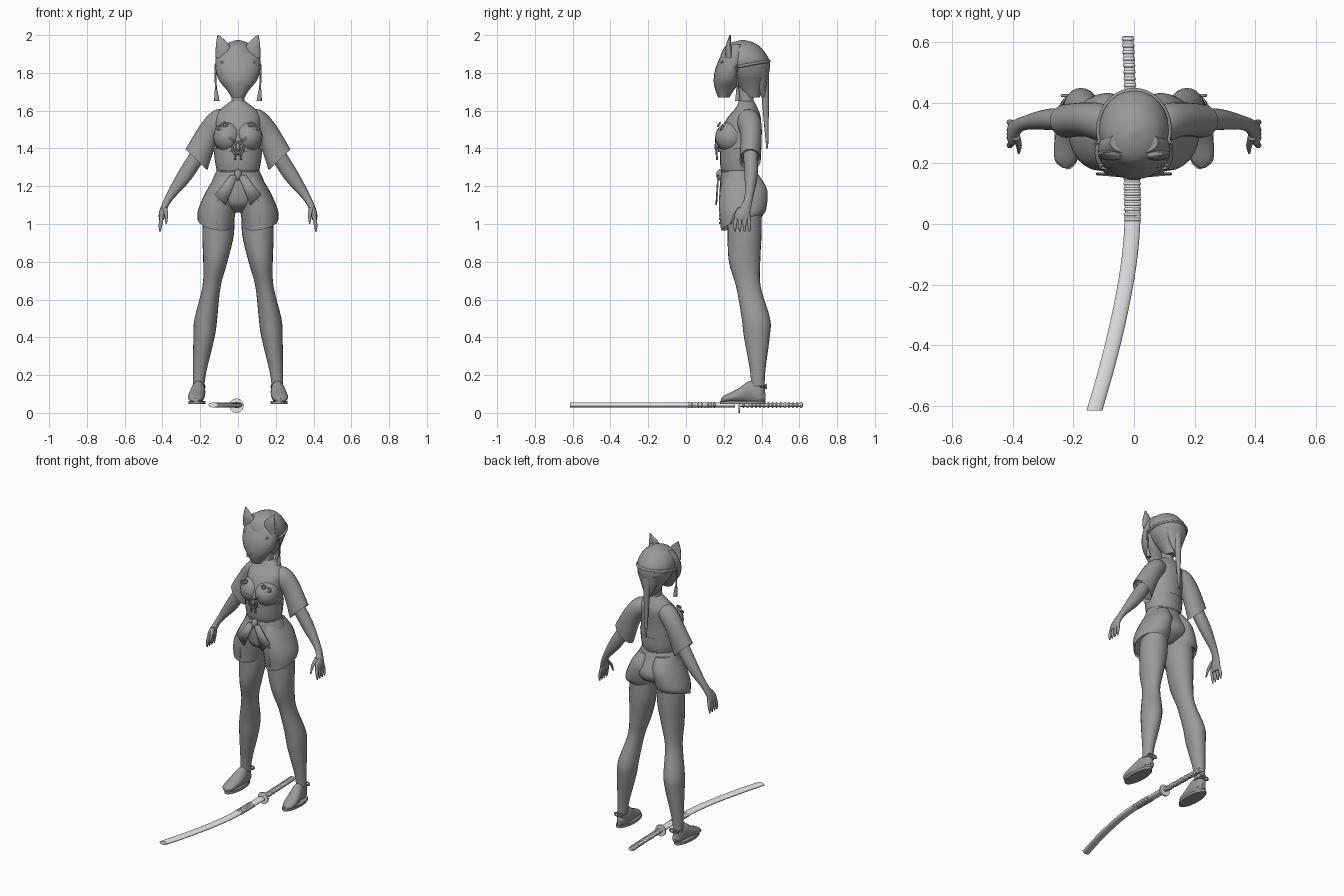
import bpy, bmesh
from math import sin, cos, tau, radians

if "Cube" in bpy.data.objects:
    bpy.data.objects.remove(bpy.data.objects["Cube"], do_unlink=True)


def material(name, value):
    mat = bpy.data.materials.new(name)
    mat.use_nodes = True
    colour = (value, value, value, 1)
    mat.diffuse_color = colour
    mat.node_tree.nodes["Principled BSDF"].inputs["Base Color"].default_value = colour
    return mat


DARK = material("mid grey", .32)
PALE = material("pale grey", .8)
SIDES = 24
STEPS = 4


def add_object(name, data, mat):
    data.materials.append(mat)
    ob = bpy.data.objects.new(name, data)
    bpy.context.collection.objects.link(ob)
    return ob


def finish(name, bm, mat):
    bmesh.ops.recalc_face_normals(bm, faces=bm.faces)
    mesh = bpy.data.meshes.new(name)
    bm.to_mesh(mesh)
    bm.free()
    ob = add_object(name, mesh, mat)
    bpy.ops.object.select_all(action='DESELECT')
    ob.select_set(True)
    bpy.context.view_layer.objects.active = ob
    bpy.ops.object.shade_smooth_by_angle(angle=radians(40))
    return ob


def blend(before, start, end, after, t):
    """Smooth curve through start and end."""
    pull_in, pull_out = (end - before) / 2, (after - start) / 2
    change = end - start
    return start + t * (pull_in + t * (3 * change - 2 * pull_in - pull_out
                                       + t * (pull_in + pull_out - 2 * change)))


def smooth_rows(rows):
    padded = [rows[0], *rows, rows[-1]]
    result = []
    for group in zip(padded, padded[1:], padded[2:], padded[3:]):
        for step in range(STEPS):
            result.append([blend(*values, step / STEPS) for values in zip(*group)])
    return result + [rows[-1]]


def loft(name, rings, side=1, lengthwise=False, mat=DARK, hem=False):
    """Skin rings of (y, z, half width, half depth, x, tilt, pitch)."""
    rows = [list(ring) + [0] * (7 - len(ring)) for ring in rings]
    bm = bmesh.new()
    loops = []
    for y, z, width, depth, x, tilt, pitch in smooth_rows(rows):
        loop = []
        for k in range(SIDES):
            u, v = width * cos(tau * k / SIDES), depth * sin(tau * k / SIDES)
            if lengthwise:
                place = (side * (x + u), y, z + v)
            else:
                turn = radians(tilt)
                place = (side * (x + u * cos(turn)), y + v, z + u * sin(turn) + pitch * v)
            loop.append(bm.verts.new(place))
        loops.append(loop)
    for low, high in zip(loops, loops[1:]):
        for k in range(SIDES):
            bm.faces.new((low[k - 1], low[k], high[k], high[k - 1]))
    bm.faces.new(loops[-1])
    opening = bm.faces.new(loops[0])
    if hem:
        bmesh.ops.recalc_face_normals(bm, faces=bm.faces)
        bmesh.ops.inset_individual(bm, faces=[opening], thickness=.01, depth=-.02)
    return finish(name, bm, mat)


def ball(name, centre, size, side=1):
    bm = bmesh.new()
    bmesh.ops.create_uvsphere(bm, u_segments=SIDES, v_segments=SIDES, radius=1)
    for v in bm.verts:
        x, y, z = (c + s * p for c, s, p in zip(centre, size, v.co))
        v.co = (side * x, y, z)
    finish(name, bm, DARK)


def cord(name, points, side=1, cyclic=False, radius=.005):
    curve = bpy.data.curves.new(name, 'CURVE')
    curve.dimensions = '3D'
    curve.bevel_depth = radius
    curve.bevel_resolution = 2
    curve.resolution_u = STEPS
    curve.use_fill_caps = True
    spline = curve.splines.new('NURBS')
    spline.points.add(len(points) - 1)
    for point, (x, y, z) in zip(spline.points, points):
        point.co = (side * x, y, z, 1)
    spline.order_u = min(3, len(points))
    spline.use_endpoint_u = not cyclic
    spline.use_cyclic_u = cyclic
    add_object(name, curve, DARK)


def hoop(name, centre, width, depth=0, height=0, side=1, radius=.005):
    """Closed cord; depth and height set how it lies or leans."""
    x, y, z = centre
    turns = [tau * k / SIDES for k in range(SIDES)]
    cord(name, [(x + width * cos(a), y + depth * sin(a), z + height * sin(a)) for a in turns],
         side, True, radius)


def plate(name, points, side):
    bm = bmesh.new()
    bm.faces.new([bm.verts.new((side * x, y, z)) for x, y, z in points])
    thickness = finish(name, bm, DARK).modifiers.new("thickness", 'SOLIDIFY')
    thickness.thickness = .008
    thickness.offset = 0


# Torso, jacket and sash
loft("neck", [(.32, 1.58, .04, .04), (.32, 1.66, .035, .037), (.31, 1.74, .034, .036)])
loft("jacket_body", [(.28, 1.38, .12, .11), (.28, 1.45, .12, .11), (.295, 1.52, .12, .1),
                     (.31, 1.57, .12, .085), (.32, 1.61, .09, .06), (.32, 1.65, .04, .04)], hem=True)
loft("sash", [(.28, 1.27, .11, .09), (.28, 1.32, .12, .1), (.28, 1.4, .13, .1)])
hoop("sash_edge", (0, .28, 1.28), .11, .092)
loft("shorts_waist", [(.28, 1.29, .11, .09), (.29, 1.22, .14, .11), (.305, 1.15, .15, .125),
                      (.305, 1.1, .12, .11), (.3, 1.06, .05, .05)])
ball("sash_knot", (0, .18, 1.26), (.02, .02, .03))

# Head, hair and mask
loft("hair", [(.35, 1.67, .03, .04), (.34, 1.73, .06, .07), (.32, 1.8, .1, .12), (.31, 1.87, .115, .13),
              (.3, 1.93, .09, .1), (.3, 1.96, .05, .06), (.3, 1.975, 0.002, 0.002)])
loft("mask", [(.2, 1.67, .035, .03), (.205, 1.71, .06, .05), (.22, 1.76, .1, .073),
              (.235, 1.82, .118, .08), (.255, 1.89, .115, .07), (.27, 1.95, .08, .04)])
ball("muzzle", (0, .19, 1.76), (.06, .044, .06))
hoop("head_band", (0, .31, 1.84), .118, .132, .024, radius=.008)
loft("nape_hair", [(.4, 1.82, .08, .04), (.4, 1.74, .05, .03), (.41, 1.67, .02, .01)])
loft("braid", [(.43, 1.87, .01, .01), (.42, 1.8, .03, .02), (.42, 1.68, .02, .02), (.43, 1.4, .005, .005)])
hoop("chest_knot", (0, .16, 1.4), .03, height=.03)
ball("chest_button", (0, .16, 1.41), (.01, .01, .02))

for name, s in (("left_", 1), ("right_", -1)):
    # Arm and sleeve
    loft(name + "sleeve", [(.34, 1.34, .08, .056, .22, 44), (.345, 1.47, .066, .056, .16, 50),
                           (.335, 1.535, .067, .063, .11, 73), (.33, 1.56, .05, .05, .06, 75)], s, hem=True)
    loft(name + "arm", [(.34, 1.4, .04, .04, .19, 30), (.345, 1.26, .04, .035, .28, 38),
                        (.33, 1.13, .02, .023, .37, 30), (.3, 1.06, .018, .04, .4, 10),
                        (.3, 1.02, .013, .04, .405)], s)
    for finger in range(4):
        y = .27 + finger * .02
        spread = (finger - 2) * .005
        loft(name + "finger", [(y, 1.05, .01, .01, .4), (y + spread, 1, .01, .01, .41),
                               (y + spread, .96, .004, .004, .413)], s)
    loft(name + "thumb", [(.29, 1.09, .014, .014, .39), (.26, 1.05, .01, .01, .38),
                          (.235, 1, .004, .004, .38)], s)

    # Bust and cord fastenings
    ball(name + "bust", (.055, .235, 1.46), (.075, .08, .08), s)
    for third in range(3):
        across, up = .02 * cos(tau * third / 3), .02 * sin(tau * third / 3)
        hoop(name + "cord_loop", (.08 + across, .18 + across / 2, 1.51 + up), .013, .006, .01, s)
    cord(name + "chest_cord", [(.08, .175, 1.5), (.05, .15, 1.45), (0, .16, 1.43)], s)
    cord(name + "cord_end", [(0, .16, 1.42), (.02, .16, 1.39), (.016, .165, 1.34)], s)

    # Shorts leg with stitches and sash tail
    loft(name + "shorts_leg", [(.295, 1.006, .095, .11, .12, 10, .34), (.3, 1.08, .1, .125, .11),
                               (.305, 1.18, .085, .125, .08), (.295, 1.26, .055, .09, .06)], s, hem=True)
    for stitch in range(8):
        z = 1 + stitch * .02
        cord(name + "stitch", [(.11, .18, z), (.11, .18, z + .01)], s)
    plate(name + "sash_tail", [(0, .17, 1.26), (.04, .17, 1.26), (.125, .165, 1.155), (.065, .16, 1.1)], s)

    # Leg, foot and sandal
    loft(name + "leg", [(.31, 1.1, .08, .09, .1), (.31, .95, .084, .09, .105), (.31, .8, .064, .083, .12),
                        (.33, .67, .048, .065, .14), (.37, .5, .06, .075, .17), (.375, .4, .056, .068, .18),
                        (.38, .2, .034, .038, .205), (.38, .08, .03, .04, .21)], s)
    loft(name + "foot", [(.185, .068, .01, .01, .225), (.21, .076, .036, .02, .225), (.27, .09, .043, .035, .22),
                         (.34, .11, .037, .06, .21), (.39, .1, .03, .05, .21),
                         (.42, .085, .015, .02, .206)], s, lengthwise=True)
    loft(name + "sandal", [(.3, .046, .046, .12, .217), (.3, .063, .046, .12, .217)], s)
    hoop(name + "ankle_tie", (.207, .385, .14), .03, .036, side=s)
    for offset in (-.016, .016):
        hoop(name + "ankle_bow", (.207 + offset, .424, .14), .014, height=.01, side=s)

    # Ear, brow and hanging tassel
    loft(name + "ear", [(.23, 1.88, .045, .02, .075), (.225, 1.945, .037, .014, .08), (.234, 2, .004, .003, .105)], s)
    cord(name + "mask_brow", [(.02, .17, 1.82), (.05, .175, 1.835), (.09, .195, 1.86)], s)
    cord(name + "tassel_cord", [(.12, .27, 1.84), (.12, .27, 1.78), (.116, .274, 1.7)], s)
    loft(name + "tassel", [(.274, 1.71, .008, .008, .117), (.274, 1.65, .014, .014, .112)], s)


# Sword: sheath, handle, guard and wrapping
def sword_x(y):
    """Sideways bend along the sword, strongest towards the sheath tip."""
    return -.005 - (.26 * abs(y) ** 1.5 if y < 0 else .04 * y * y)


def sword_part(name, start, end, width, depth, count=2, height=.042):
    stations = [start + (end - start) * k / (count - 1) for k in range(count)]
    loft(name, [(y, height, width, depth, sword_x(y)) for y in stations], lengthwise=True, mat=PALE)


def wrapping(name, start, end, width, count):
    for k in range(count):
        y = start + (end - start) * k / (count - 1)
        rows = [(y + shift, .042, width + swell, .012 + swell, sword_x(y))
                for shift, swell in ((-.006, 0), (0, .004), (.006, 0))]
        loft(name, rows, lengthwise=True, mat=PALE)


sword_part("sheath", .26, -.615, .026, .013, count=8)
sword_part("sword_handle", .28, .62, .018, .011, count=4)
sword_part("sword_guard", .277, .287, .038, .038, height=.038)
wrapping("sheath_wrap", .015, .15, .025, 9)
wrapping("handle_wrap", .305, .61, .017, 15)
